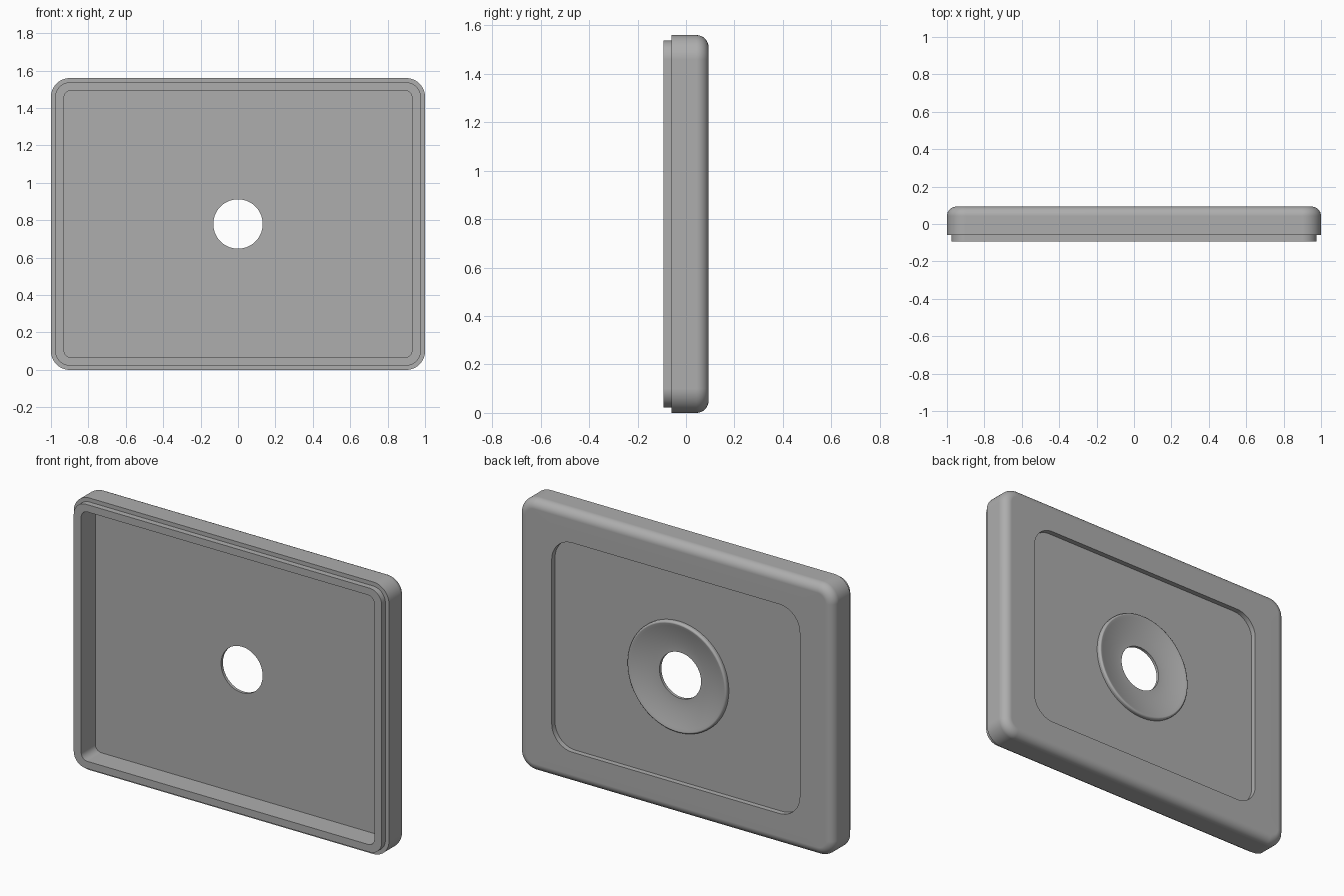
import bpy, bmesh
from math import sin, cos, pi

CENTER_Z = 0.78
STEPS = 16  # points per quarter of every loop

cube = bpy.data.objects.get("Cube")
if cube:
    bpy.data.objects.remove(cube, do_unlink=True)

grey = bpy.data.materials.new("matte_grey")
grey.use_nodes = True
tone = (0.42, 0.42, 0.42, 1)
grey.diffuse_color = tone
bsdf = grey.node_tree.nodes["Principled BSDF"]
bsdf.inputs["Base Color"].default_value = tone
bsdf.inputs["Roughness"].default_value = 0.6


def rounded_rect(y, half_w, half_h, radius):
    """Loop of points around a rounded rectangle, facing the front."""
    pts = []
    for q, (sx, sz) in enumerate([(1, 1), (-1, 1), (-1, -1), (1, -1)]):
        for k in range(STEPS):
            a = (q + k / (STEPS - 1)) * pi / 2
            pts.append((sx * (half_w - radius) + radius * cos(a), y,
                        CENTER_Z + sz * (half_h - radius) + radius * sin(a)))
    return pts


def circle(y, radius):
    """Loop of points around a circle, matching the rectangle loops."""
    angles = [(k + 0.5) / STEPS * pi / 2 for k in range(4 * STEPS)]
    return [(radius * cos(a), y, CENTER_Z + radius * sin(a)) for a in angles]


def loft(name, loops):
    """Skin a chain of loops with quads."""
    bm = bmesh.new()
    rows = [[bm.verts.new(p) for p in loop] for loop in loops]
    n = 4 * STEPS
    for a, b in zip(rows, rows[1:]):
        for i in range(n):
            j = (i + 1) % n
            bm.faces.new((a[i], b[i], b[j], a[j]))
    mesh = bpy.data.meshes.new(name)
    bm.to_mesh(mesh)
    bm.free()
    mesh.materials.append(grey)
    obj = bpy.data.objects.new(name, mesh)
    bpy.context.collection.objects.link(obj)
    bpy.ops.object.select_all(action='DESELECT')
    obj.select_set(True)
    bpy.context.view_layer.objects.active = obj
    bpy.ops.object.shade_smooth_by_angle(angle=pi / 6)
    weighted = obj.modifiers.new("even_shading", 'WEIGHTED_NORMAL')
    weighted.keep_sharp = True
    return obj


HOLE, RING = 0.132, 0.316
FLOOR, RECESS, BACK, STEP, FRONT = 0.035, 0.063, 0.093, -0.06, -0.093
FILLET = 0.05

# Cover: cavity floor, cavity wall, lip, step and outer wall
cover = [
    circle(FLOOR, HOLE),
    rounded_rect(FLOOR, 0.93, 0.715, 0.04),
    rounded_rect(FRONT, 0.93, 0.715, 0.04),
    rounded_rect(FRONT, 0.977, 0.757, 0.077),
    rounded_rect(STEP, 0.977, 0.757, 0.077),
    rounded_rect(STEP, 1, 0.78, 0.1),
]
# Rounded back edge
for k in range(9):
    a = k / 8 * pi / 2
    inset = FILLET * (1 - cos(a))
    cover.append(rounded_rect(BACK - FILLET * (1 - sin(a)),
                              1 - inset, 0.78 - inset, 0.1 - inset))
# Recessed back panel
cover += [
    rounded_rect(BACK, 0.787, 0.6, 0.13),
    rounded_rect(RECESS, 0.787, 0.6, 0.13),
    circle(RECESS, RING),
]
loft("back_cover", cover)

# Raised ring: wall, rounded rim, dish falling to the hole, hole wall
ROUND, TOP, DISH = 0.012, 0.086, 0.052
ring = [circle(RECESS, RING)]
for k in range(7):
    a = k / 6 * pi / 2
    ring.append(circle(TOP - ROUND * (1 - sin(a)), RING - ROUND * (1 - cos(a))))
for k in range(1, 13):
    t = 1 - k / 12
    ring.append(circle(DISH + (TOP - DISH) * t ** 1.6,
                       HOLE + (RING - ROUND - HOLE) * t))
ring.append(circle(FLOOR, HOLE))
loft("dished_ring", ring)
